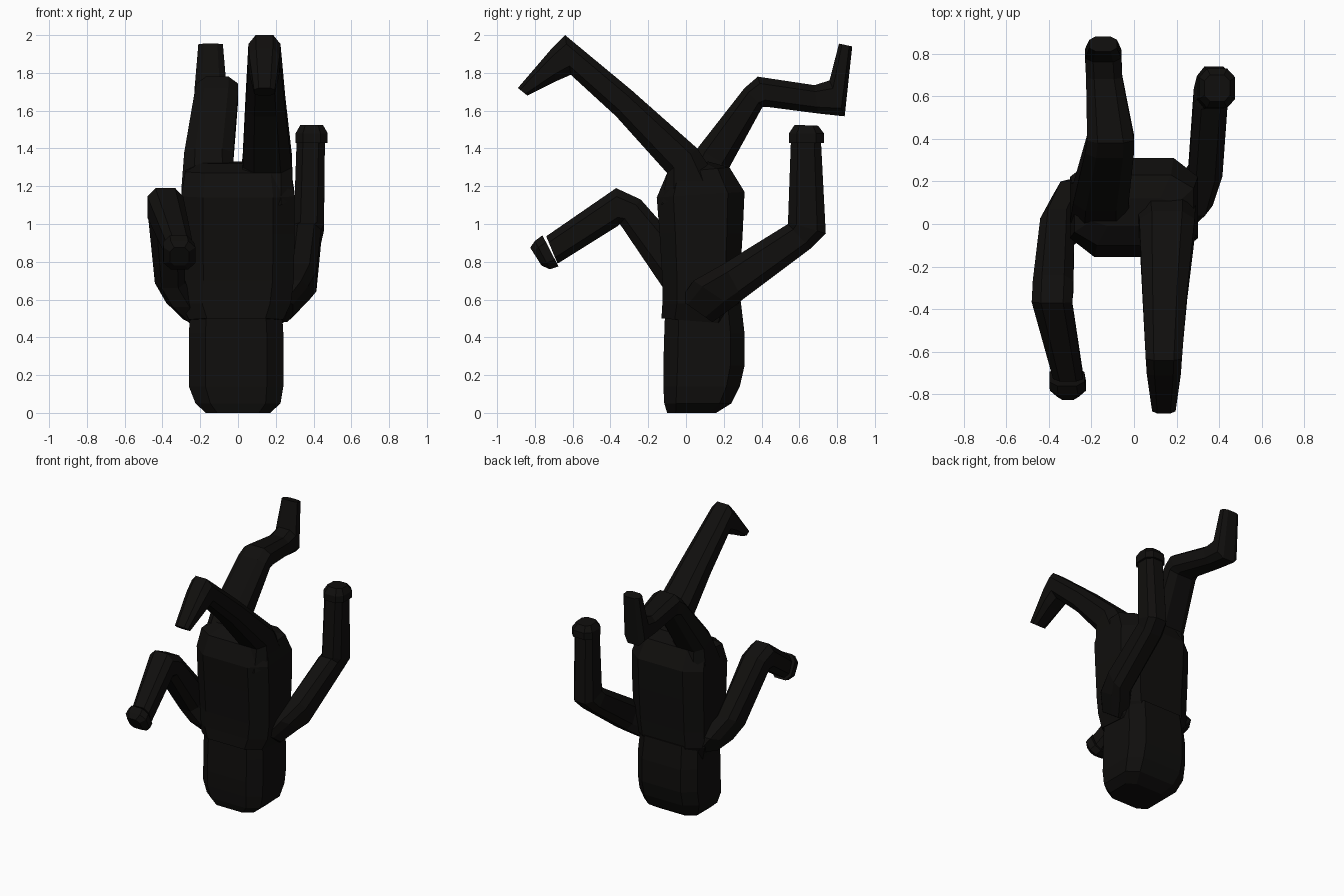
import bpy, bmesh

dark = bpy.data.materials.new("near_black")
dark.diffuse_color = (0.005, 0.0045, 0.004, 1)


def loft(name, sections, c=0.55):
    """Eight-sided flat-faced loft. Each section: x centre, half width,
    and the two silhouette points (ya, za), (yb, zb) of the side view."""
    ring = [(1, c), (c, 1), (-c, 1), (-1, c), (-1, -c), (-c, -1), (c, -1), (1, -c)]
    bm = bmesh.new()
    rows = []
    for x, w, ya, za, yb, zb in sections:
        my, mz, hy, hz = (ya + yb) / 2, (za + zb) / 2, (yb - ya) / 2, (zb - za) / 2
        rows.append([bm.verts.new((x + w * u, my + hy * v, mz + hz * v)) for u, v in ring])
    for a, b in zip(rows, rows[1:]):
        for i in range(8):
            j = (i + 1) % 8
            bm.faces.new((a[i], a[j], b[j], b[i]))
    bm.faces.new(rows[0])
    bm.faces.new(rows[-1])
    bmesh.ops.recalc_face_normals(bm, faces=bm.faces)
    me = bpy.data.meshes.new(name)
    bm.to_mesh(me)
    bm.free()
    me.materials.append(dark)
    ob = bpy.data.objects.new(name, me)
    bpy.context.collection.objects.link(ob)
    return ob


# Head, upside down on the ground
loft("head", [
    (0.0, 0.17, -0.10, 0.0, 0.16, 0.0),
    (0.0, 0.225, -0.115, 0.05, 0.24, 0.05),
    (-0.01, 0.25, -0.12, 0.14, 0.285, 0.14),
    (-0.01, 0.25, -0.12, 0.25, 0.31, 0.25),
    (-0.01, 0.25, -0.115, 0.42, 0.31, 0.42),
    (-0.01, 0.24, -0.11, 0.56, 0.29, 0.59)], 0.65)

# Torso from shoulders up to hips
loft("torso", [
    (-0.01, 0.25, -0.13, 0.50, 0.24, 0.47),
    (-0.01, 0.29, -0.125, 0.58, 0.28, 0.58),
    (0.0, 0.295, -0.125, 0.70, 0.285, 0.70),
    (0.0, 0.30, -0.14, 0.95, 0.30, 0.95),
    (0.0, 0.30, -0.155, 1.14, 0.31, 1.17),
    (0.0, 0.28, -0.10, 1.27, 0.23, 1.30),
    (0.0, 0.20, -0.01, 1.32, 0.12, 1.33)], 0.62)

# Leg reaching to the front, with foot
loft("front_leg", [
    (0.15, 0.14, 0.16, 1.25, -0.13, 1.10),
    (0.155, 0.13, 0.06, 1.40, -0.10, 1.27),
    (0.145, 0.105, -0.29, 1.71, -0.37, 1.57),
    (0.14, 0.085, -0.64, 2.00, -0.61, 1.79),
    (0.14, 0.08, -0.71, 1.93, -0.69, 1.755),
    (0.14, 0.055, -0.89, 1.72, -0.84, 1.68)])

# Leg bent to the back, with foot
loft("back_leg", [
    (-0.16, 0.14, -0.06, 1.20, 0.26, 1.12),
    (-0.155, 0.13, 0.06, 1.40, 0.23, 1.30),
    (-0.115, 0.115, 0.31, 1.72, 0.405, 1.62),
    (-0.11, 0.11, 0.38, 1.78, 0.43, 1.62),
    (-0.14, 0.085, 0.68, 1.735, 0.70, 1.585),
    (-0.145, 0.085, 0.76, 1.76, 0.84, 1.57),
    (-0.145, 0.065, 0.81, 1.955, 0.88, 1.94)])

# Arm bent to the front, with forearm and hand
loft("front_arm", [
    (-0.22, 0.07, -0.02, 0.48, 0.22, 0.55),
    (-0.30, 0.08, -0.08, 0.56, 0.20, 0.66),
    (-0.36, 0.08, -0.12, 0.66, 0.07, 0.78),
    (-0.38, 0.095, -0.35, 1.00, -0.24, 1.13),
    (-0.385, 0.095, -0.36, 0.99, -0.37, 1.19),
    (-0.31, 0.07, -0.68, 0.79, -0.74, 0.935)])
loft("front_hand", [
    (-0.315, 0.082, -0.675, 0.775, -0.76, 0.94),
    (-0.31, 0.085, -0.72, 0.76, -0.80, 0.91),
    (-0.31, 0.05, -0.765, 0.78, -0.825, 0.875)])

# Arm bent to the back, raised forearm and hand
loft("back_arm", [
    (0.22, 0.07, -0.03, 0.60, 0.14, 0.48),
    (0.29, 0.08, 0.04, 0.70, 0.25, 0.56),
    (0.335, 0.08, 0.20, 0.79, 0.30, 0.60),
    (0.36, 0.08, 0.54, 1.00, 0.66, 0.87),
    (0.375, 0.08, 0.54, 1.01, 0.74, 0.95),
    (0.385, 0.075, 0.555, 1.43, 0.715, 1.43)])
loft("back_hand", [
    (0.39, 0.085, 0.545, 1.43, 0.73, 1.43),
    (0.39, 0.085, 0.545, 1.48, 0.73, 1.48),
    (0.39, 0.06, 0.575, 1.525, 0.70, 1.52)])
